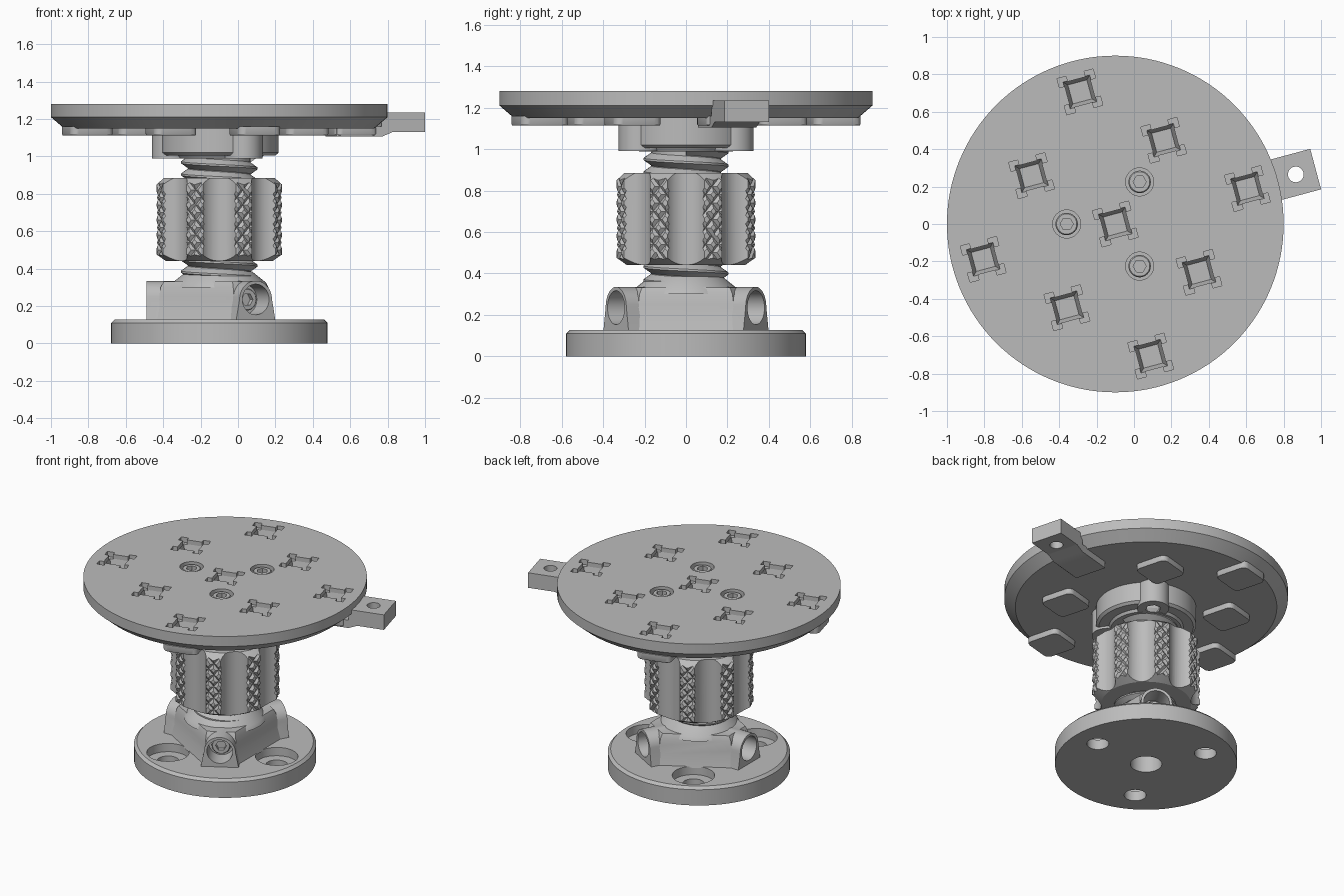
import bpy, bmesh, math
from math import sin, cos, pi, radians
from mathutils import Matrix

old = bpy.data.objects.get("Cube")
if old:
    bpy.data.objects.remove(old, do_unlink=True)

grey = bpy.data.materials.new("machined_grey")
grey.use_nodes = True
GREY = (0.5, 0.5, 0.5, 1)
grey.diffuse_color = GREY
grey.node_tree.nodes["Principled BSDF"].inputs["Base Color"].default_value = GREY

CENTRE = Matrix.Translation((-0.1, 0, 0))     # shared axis of plate, knob and base
I = Matrix.Identity(4)
RADIAL = Matrix(((0, 0, 1, 0), (1, 0, 0, 0), (0, 1, 0, 0), (0, 0, 0, 1)))  # loft axis to +x
ARMS = [radians(a) for a in (60, 180, 300)]
GAPS = [a + pi / 3 for a in ARMS]


def spin(a):
    return Matrix.Rotation(a, 4, 'Z')


def at(x, y, z=0):
    return Matrix.Translation((x, y, z))


def circle(n=64, r=1):
    return [(r * cos(2 * pi * i / n), r * sin(2 * pi * i / n)) for i in range(n)]


def square(h):
    return [(h, -h), (h, h), (-h, h), (-h, -h)]


def loft(bm, pts, levels, m=I):
    """Stack scaled copies of an outline at (height, scale) levels, capped."""
    rings = [[bm.verts.new(m @ at(x * s, y * s, z).translation) for x, y in pts] for z, s in levels]
    n = len(pts)
    for a, b in zip(rings, rings[1:]):
        for i in range(n):
            j = (i + 1) % n
            bm.faces.new((a[i], a[j], b[j], b[i]))
    bm.faces.new(rings[0][::-1])
    bm.faces.new(rings[-1])


def make(name, bm, place=CENTRE):
    bmesh.ops.recalc_face_normals(bm, faces=bm.faces)
    me = bpy.data.meshes.new(name)
    bm.to_mesh(me)
    bm.free()
    me.transform(place)
    me.materials.append(grey)
    ob = bpy.data.objects.new(name, me)
    bpy.context.collection.objects.link(ob)
    return ob


def lofts(name, items):
    bm = bmesh.new()
    for item in items:
        loft(bm, *item)
    return make(name, bm)


def combine(ob, items, op='DIFFERENCE'):
    tool = lofts("cutter", items)
    tool.hide_render = True
    mod = ob.modifiers.new("cut", 'BOOLEAN')
    mod.operation, mod.object, mod.solver = op, tool, 'EXACT'
    bpy.context.view_layer.objects.active = ob
    bpy.ops.object.modifier_apply(modifier=mod.name)
    bpy.data.objects.remove(tool, do_unlink=True)


def socket_screw(name, m):
    ob = lofts(name, [(circle(32), [(-0.06, 0.06), (-0.008, 0.06), (0, 0.054)], m)])
    combine(ob, [(circle(6, 0.035), [(-0.03, 1), (0.02, 1)], m)])


# Round top plate with bevelled underside
plate = lofts("top_plate", [(circle(128), [(1.15, 0.83), (1.21, 0.9), (1.28, 0.9)])])

# Nine pockets on a turned square grid
grid = spin(radians(-30))
pockets = [grid @ at(0.517 * i, 0.517 * j) @ spin(radians(45))
           for i in (-1, 0, 1) for j in (-1, 0, 1)]
quarter = [(0.07, 0.05), (0.1, 0.05), (0.1, 0.1), (0.05, 0.1), (0.05, 0.07)]
ears = []
for k in range(4):
    ears += [tuple((spin(k * pi / 2) @ at(x, y)).translation.xy) for x, y in quarter]
combine(plate, [(ears, [(1.245, 1), (1.3, 1)], m) for m in pockets])
combine(plate, [(square(1), [(1.13, 0.045), (1.25, 0.075)], m) for m in pockets])

# Screw counterbores through the plate
screws = [spin(a) @ at(0.26, 0) for a in ARMS]
combine(plate, [(circle(32), [(1.22, 0.075), (1.3, 0.075)], m) for m in screws])
for i, m in enumerate(screws):
    socket_screw(f"plate_screw_{i + 1}", m @ at(0, 0, 1.27))

# Rounded pads below the pockets
rounded = []
for k in range(4):
    c = spin(k * pi / 2)
    rounded += [tuple((c @ at(0.078 + 0.04 * cos(t * pi / 8), 0.078 + 0.04 * sin(t * pi / 8)))
                      .translation.xy) for t in range(5)]
lofts("pocket_pads", [(rounded, [(1.113, 0.97), (1.12, 1), (1.16, 1)], m) for m in pockets])

# Side tab with a vertical hole
side = [(-0.38, 1.105), (-0.13, 1.105), (-0.07, 1.13), (0.11, 1.13),
        (0.11, 1.235), (-0.13, 1.235), (-0.13, 1.16), (-0.38, 1.16)]
turn = at(0.965, 0.265) @ spin(radians(15))
lay = Matrix(((1, 0, 0, 0), (0, 0, -1, 0), (0, 1, 0, 0), (0, 0, 0, 1)))
tab = lofts("side_tab", [(side, [(-0.112, 1), (0.112, 1)], turn @ lay)])
combine(tab, [(circle(32, 0.042), [(1.0, 1), (1.3, 1)], turn)])

# Flange under the plate with three screw lobes
flange = lofts("flange", [(circle(), [(1.005, 0.3), (1.02, 0.317), (1.155, 0.317)])])
combine(flange, [(circle(48), [(0.99, 0.1), (1.153, 0.1)], m) for m in screws], 'UNION')
combine(flange, [(circle(6, 0.05), [(0.9, 1), (1.04, 1)], m) for m in screws])
lofts("flange_collar", [(circle(), [(0.988, 0.225), (1.01, 0.24), (1.05, 0.24)])])

# Threaded rod
PITCH, STEPS, TURNS = 0.065, 48, 10
bm = bmesh.new()
rows = []
for i in range(STEPS * (TURNS + 1)):
    a, z = -2 * pi * i / STEPS, 0.32 + PITCH * i / STEPS
    rows.append([bm.verts.new((r * cos(a), r * sin(a), z + f * PITCH))
                 for r, f in ((0.168, 0), (0.205, 0.4), (0.205, 0.55), (0.168, 0.95))])
for i in range(STEPS * TURNS):
    p, q, above, above2 = rows[i], rows[i + 1], rows[i + STEPS], None
    for k in range(3):
        bm.faces.new((p[k], q[k], q[k + 1], p[k + 1]))
    if i + STEPS + 1 < len(rows):
        above2 = rows[i + STEPS + 1]
        bm.faces.new((p[3], q[3], above2[0], above[0]))
make("thread", bm)
lofts("threaded_rod", [(circle(48, 0.166), [(0.3, 1), (1.05, 1)])])

# Fluted hand knob with cross-cut grips
R = 0.347
knob = lofts("knob", [(circle(128), [(0.44, 0.285), (0.475, R), (0.85, R), (0.885, 0.3)])])
combine(knob, [(circle(48, 0.104), [(0.3, 1), (1.0, 1)], spin(k * pi / 4) @ at(0.39, 0))
               for k in range(8)])
for tilt in (-40, 40):
    lean = Matrix.Rotation(radians(tilt), 4, 'X')
    combine(knob, [(square(0.011), [(-0.085, 1), (0.085, 1)],
                    spin((k + 0.5) * pi / 4) @ at(R, 0, 0.5 + 0.08 * n) @ lean @ spin(pi / 4))
                   for k in range(8) for n in range(5)])

# Base plate with counterbored mounting holes
base = lofts("base_plate", [(circle(128), [(0, 0.578), (0.11, 0.578), (0.128, 0.56)])])
mounts = [spin(a) @ at(0.4, 0) for a in GAPS]
combine(base, [(circle(32), [(-0.1, 0.07), (0.07, 0.07), (0.07, 0.135), (0.2, 0.135)], m)
               for m in mounts])
core = (circle(48, 0.1), [(-0.1, 1), (0.28, 1)])
combine(base, [core])

# Three-armed hub with radial barrel bosses
wall = []
for a in ARMS:
    wall += [tuple((spin(a) @ at(0.33, s)).translation.xy) for s in (-0.1, 0.1)]
hub = lofts("hub", [(wall, [(0.12, 1.08), (0.2, 1.0), (0.3, 0.95), (0.332, 0.9)])])
arch = [(0.122, 0.12)]
arch += [(0.1 * cos(radians(t)), 0.235 + 0.1 * sin(radians(t))) for t in range(0, 181, 10)]
arch += [(-0.122, 0.12)]
combine(hub, [(arch, [(0.13, 1), (0.39, 1)], spin(a) @ RADIAL) for a in ARMS], 'UNION')
combine(hub, [(circle(32, 0.082), [(0.26, 1), (0.6, 1)], spin(a) @ RADIAL @ at(0, 0.235))
              for a in ARMS])
combine(hub, [core])
lofts("hub_cone", [(circle(), [(0.3, 0.262), (0.325, 0.25), (0.385, 0.175)])])
for i, a in enumerate(ARMS):
    socket_screw(f"set_screw_{i + 1}", spin(a) @ RADIAL @ at(0, 0.235, 0.3))

# Smooth curved faces, keep machined edges sharp
for ob in bpy.context.collection.objects:
    if ob.type == 'MESH' and grey.name in ob.data.materials:
        ob.data.shade_smooth()
        ob.data.set_sharp_from_angle(angle=radians(28))
